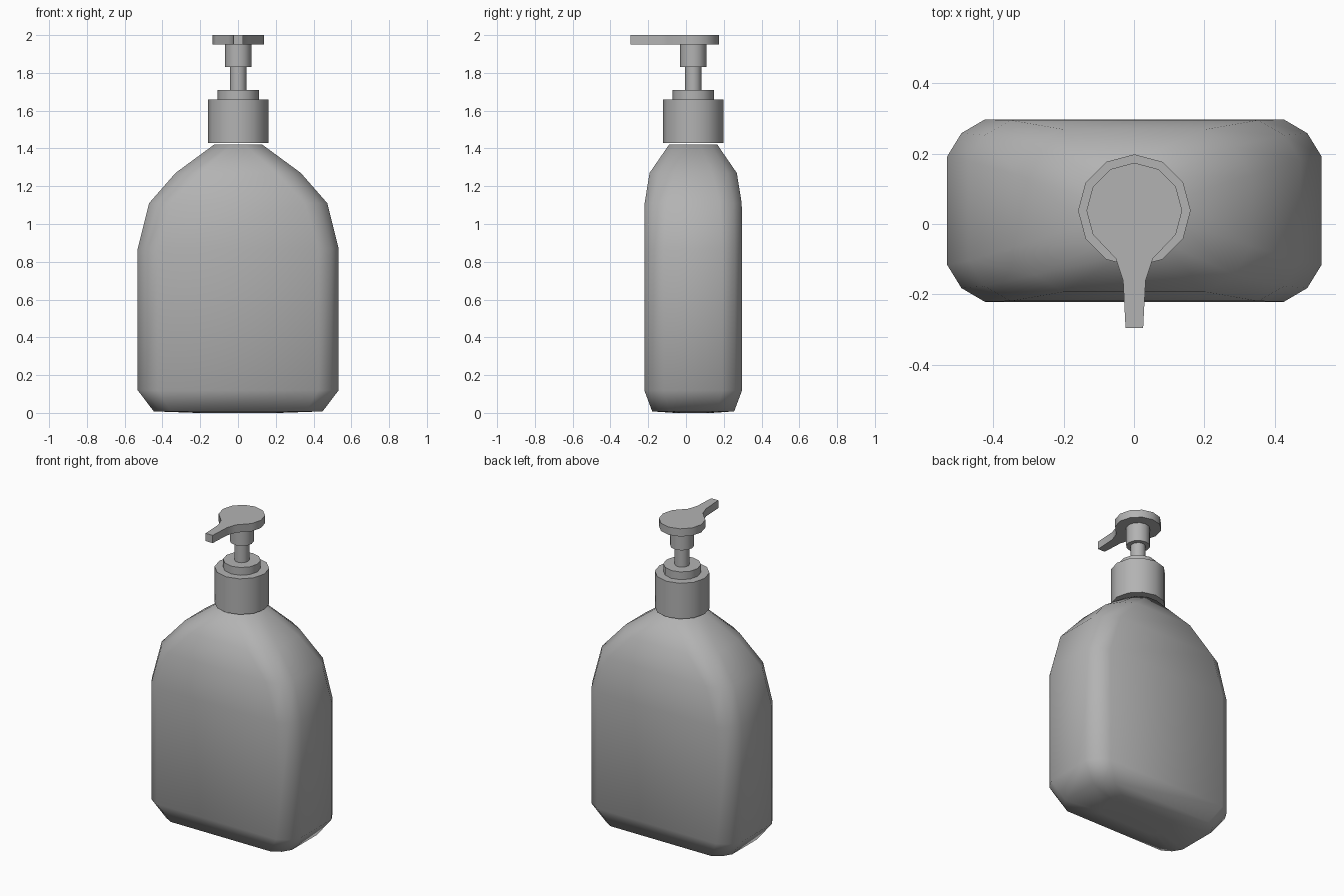
import bpy, bmesh
from math import sin, cos, pi, radians

if "Cube" in bpy.data.objects:
    bpy.data.objects.remove(bpy.data.objects["Cube"])

CX, CY = 0.001, 0.038  # shared axis of bottle and pump

grey = bpy.data.materials.new("dark_grey")
grey.diffuse_color = (.45, .45, .45, 1)
grey.use_nodes = True
grey.node_tree.nodes["Principled BSDF"].inputs["Base Color"].default_value = grey.diffuse_color


def loft(name, rings, angle=None):
    # skin matching rings, cap both ends
    bm = bmesh.new()
    loops = [[bm.verts.new(p) for p in r] for r in rings]
    for a, b in zip(loops, loops[1:]):
        n = len(a)
        for i in range(n):
            bm.faces.new((a[i], a[(i + 1) % n], b[(i + 1) % n], b[i]))
    bm.faces.new(loops[0][::-1])
    bm.faces.new(loops[-1])
    bmesh.ops.recalc_face_normals(bm, faces=bm.faces)
    mesh = bpy.data.meshes.new(name)
    bm.to_mesh(mesh)
    bm.free()
    mesh.materials.append(grey)
    ob = bpy.data.objects.new(name, mesh)
    bpy.context.collection.objects.link(ob)
    bpy.ops.object.select_all(action='DESELECT')
    ob.select_set(True)
    bpy.context.view_layer.objects.active = ob
    if angle:
        bpy.ops.object.shade_smooth_by_angle(angle=radians(angle))
    else:
        bpy.ops.object.shade_smooth()


def body_ring(z, a, b, cx, cy):
    # rectangle of half size a, b with two-segment rounded corners
    q = [(a, b - cy), (a - .38 * cx, b - .37 * cy), (a - cx, b)]
    pts = (q + [(-x, y) for x, y in q[::-1]]
           + [(-x, -y) for x, y in q] + [(x, -y) for x, y in q[::-1]])
    return [(x + CX, y + CY, z) for x, y in pts]


def circle(z, r):
    return [(CX + r * cos(i * pi / 6), CY + r * sin(i * pi / 6), z) for i in range(12)]


# bottle body, underside slightly bulged
loft("bottle_body", [body_ring(*r) for r in [
    (0.0, .22, .10, .05, .05),
    (0.008, .447, .217, .09, .09),
    (0.12, .532, .259, .107, .105),
    (0.87, .532, .259, .107, .105),
    (1.11, .472, .257, .12, .115),
    (1.27, .332, .231, .13, .13),
    (1.42, .128, .128, .093, .093)]])

# pump cylinders
for name, z0, z1, r in [("collar", 1.43, 1.66, .160),
                        ("collar_rim", 1.66, 1.71, .110),
                        ("pump_stem", 1.71, 1.83, .044),
                        ("pump_sleeve", 1.83, 1.95, .070)]:
    loft(name, [circle(z0, r), circle(z1, r)], 40)

# pump head: round plate drawn out into a front spout
half = [(.136 * sin(i * pi / 6), CY + .136 * cos(i * pi / 6)) for i in range(1, 5)]
half += [(.053, -.098), (.032, -.16), (.025, -.295)]
outline = [(0, CY + .136)] + half + [(-x, y) for x, y in half[::-1]]
loft("pump_head", [[(x + CX, y, z) for x, y in outline] for z in (1.95, 2.0)], 40)
